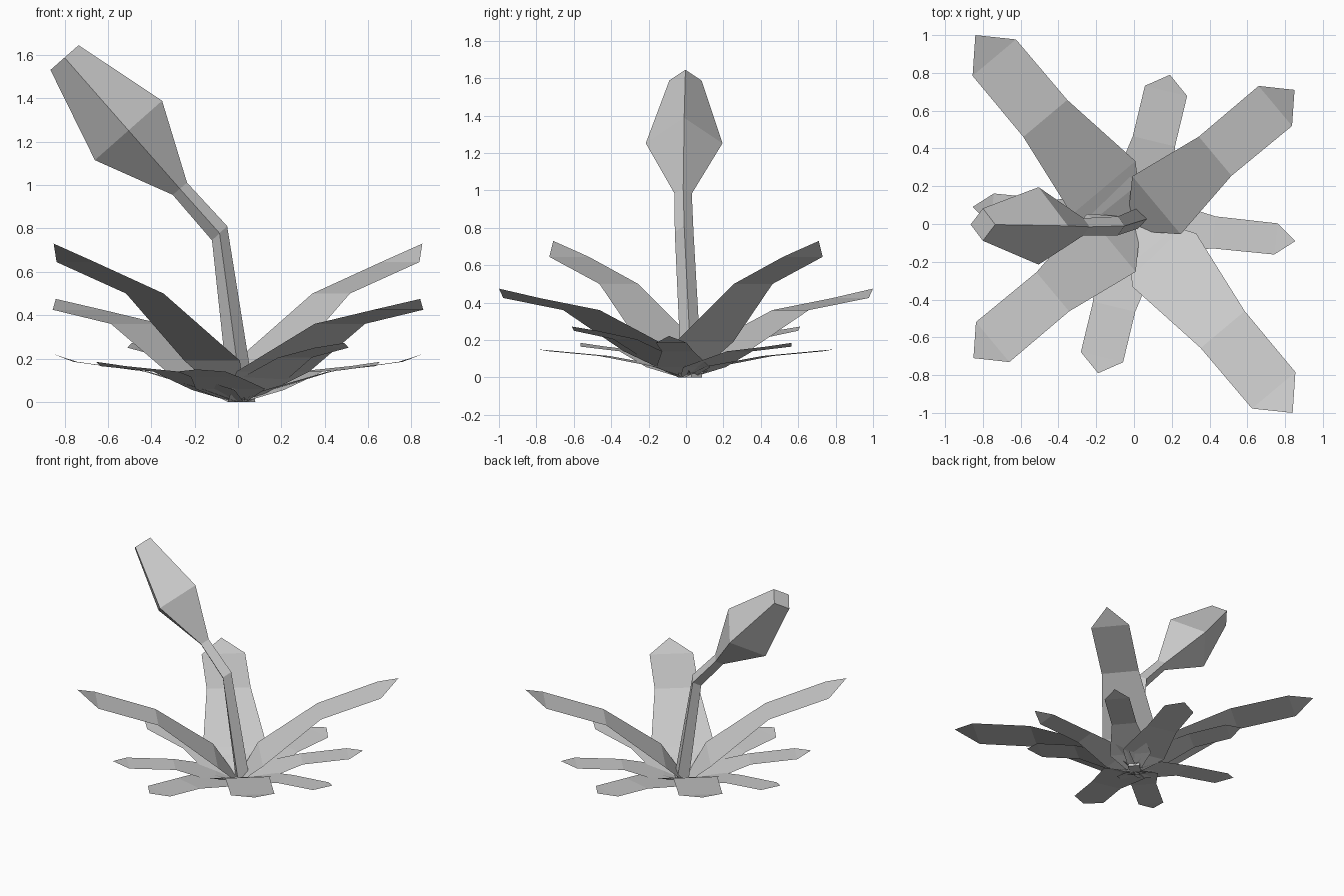
import bpy
from math import hypot

if "Cube" in bpy.data.objects:
    bpy.data.objects.remove(bpy.data.objects["Cube"])


def make_object(name, verts, faces):
    mesh = bpy.data.meshes.new(name)
    mesh.from_pydata(verts, [], faces)
    mesh.update()
    obj = bpy.data.objects.new(name, mesh)
    bpy.context.collection.objects.link(obj)
    return obj


def leaf(name, tip, rows):
    """Flat strip leaf; rows are (distance, half width, height) from root to tip."""
    length = hypot(tip[0], tip[1])
    dx, dy = tip[0] / length, tip[1] / length
    verts, faces = [], []
    for r, w, z in rows:
        verts += [(r * dx - w * dy, r * dy + w * dx, z),
                  (r * dx + w * dy, r * dy - w * dx, z)]
    for i in range(0, 2 * len(rows) - 2, 2):
        faces.append((i, i + 1, i + 3, i + 2))
    n = len(verts)
    verts.append(tip)
    faces.append((n - 2, n - 1, n))
    make_object(name, verts, faces)


# Leaf kinds: tip position and profile; each kind is used in opposite pairs
kinds = [
    ("tall_leaf", (0.85, 0.71, 0.73),
     [(0, 0.05, 0), (0.155, 0.2, 0.19), (0.56, 0.135, 0.5), (0.975, 0.138, 0.645)]),
    ("long_leaf", (-0.84, 1.0, 0.475),
     [(0, 0.06, 0), (0.25, 0.22, 0.14), (0.73, 0.152, 0.36), (1.15, 0.15, 0.425)]),
    ("low_side_leaf", (0.855, -0.09, 0.222),
     [(0, 0.04, 0), (0.14, 0.145, 0.055), (0.425, 0.085, 0.14), (0.755, 0.083, 0.185)]),
    ("low_end_leaf", (0.19, 0.79, 0.15),
     [(0, 0.04, 0), (0.15, 0.165, 0.06), (0.45, 0.115, 0.115), (0.725, 0.115, 0.14)]),
    ("inner_leaf_a", (-0.49, 0.61, 0.272),
     [(0, 0.04, 0), (0.15, 0.15, 0.09), (0.42, 0.1, 0.205), (0.69, 0.1, 0.25)]),
    ("inner_leaf_b", (0.655, 0.565, 0.185),
     [(0, 0.04, 0), (0.15, 0.15, 0.055), (0.44, 0.09, 0.14), (0.76, 0.09, 0.165)]),
]
for name, (x, y, z), rows in kinds:
    for s in (1, -1):
        leaf(name, (s * x, s * y, z), rows)

# Stem and bud: four-sided rings (centre, in-plane offset x/z, side half width)
rings = [
    ((0.02, 0.03, 0.0), (0.06, 0.0), 0.055),
    ((-0.085, -0.01, 0.778), (0.035, 0.033), 0.05),
    ((-0.268, -0.015, 0.983), (0.033, 0.028), 0.046),
    ((-0.505, -0.01, 1.252), (0.155, 0.137), 0.205),
    ((-0.80, -0.003, 1.588), (0.065, 0.057), 0.086),
]
verts = []
for (x, y, z), (ox, oz), w in rings:
    verts += [(x + ox, y, z + oz), (x, y + w, z),
              (x - ox, y, z - oz), (x, y - w, z)]
faces = [(4 * k + i, 4 * k + (i + 1) % 4, 4 * k + 4 + (i + 1) % 4, 4 * k + 4 + i)
         for k in range(len(rings) - 1) for i in range(4)]
faces += [(3, 2, 1, 0), (16, 17, 18, 19)]
make_object("stem_and_bud", verts, faces)
